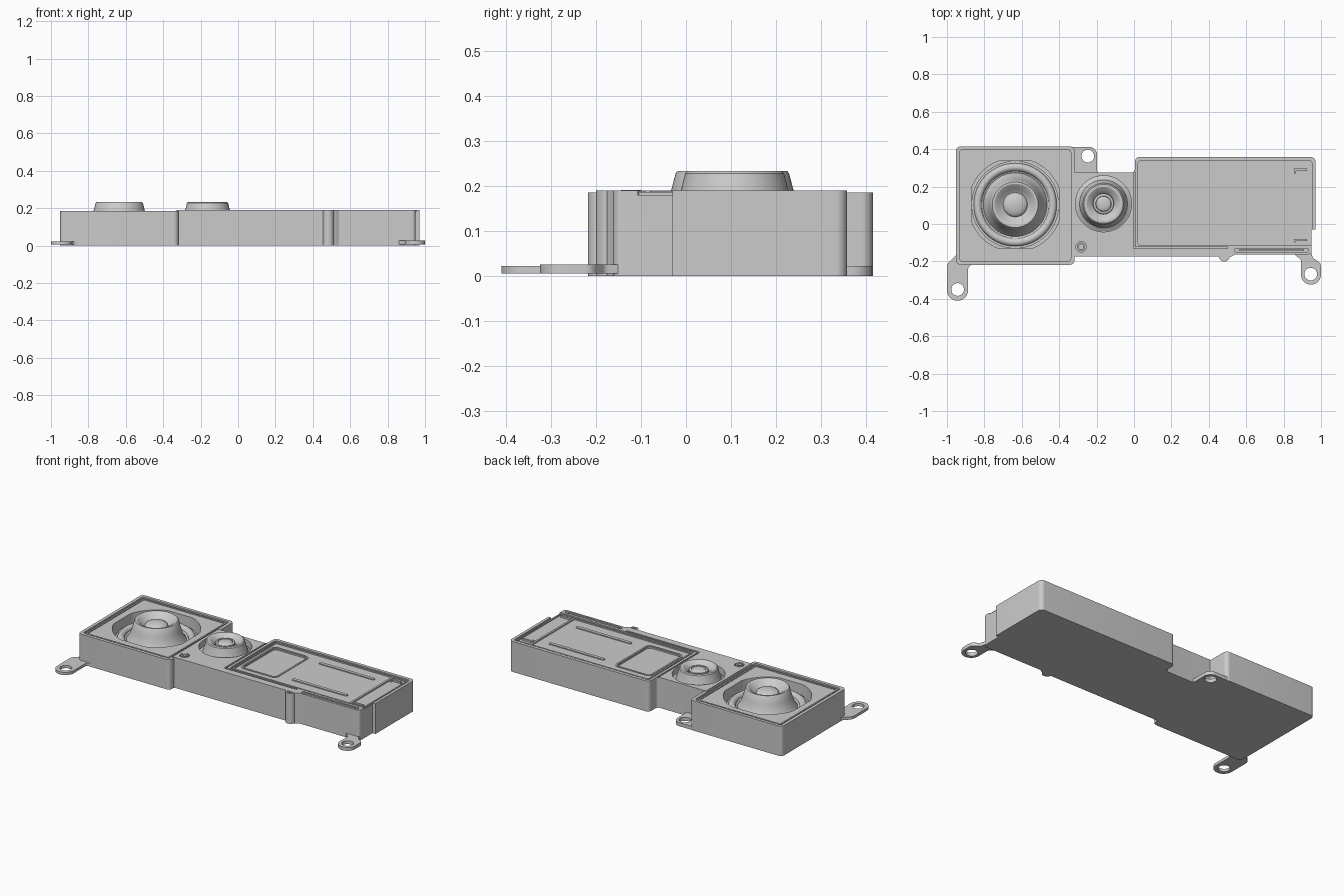
import bpy, bmesh, math
from mathutils import Vector

if "Cube" in bpy.data.objects:
    bpy.data.objects.remove(bpy.data.objects["Cube"])


def finish(name, bm):
    bmesh.ops.recalc_face_normals(bm, faces=bm.faces[:])
    me = bpy.data.meshes.new(name)
    bm.to_mesh(me)
    bm.free()
    ob = bpy.data.objects.new(name, me)
    bpy.context.collection.objects.link(ob)
    return ob


def outline(corners, seg=8):
    """Polygon from (x, y, corner radius) entries."""
    pts, n = [], len(corners)
    for i, (x, y, r) in enumerate(corners):
        c = Vector((x, y))
        if r == 0:
            pts.append(c)
            continue
        u = (Vector(corners[i - 1][:2]) - c).normalized()
        v = (Vector(corners[(i + 1) % n][:2]) - c).normalized()
        half = u.angle(v) / 2
        d = r / math.tan(half)
        mid = c + (u + v).normalized() * r / math.sin(half)
        a, b = c + u * d - mid, c + v * d - mid
        pts += [mid + a.lerp(b, k / seg).normalized() * r for k in range(seg + 1)]
    return pts


def rect(x0, x1, y0, y1, r):
    return outline([(x0, y0, r), (x1, y0, r), (x1, y1, r), (x0, y1, r)])


def circle(x, y, r, n=48):
    return [Vector((x + r * math.cos(2 * math.pi * i / n), y + r * math.sin(2 * math.pi * i / n)))
            for i in range(n)]


def prism(name, pts, z0, z1):
    bm = bmesh.new()
    f = bm.faces.new([bm.verts.new((p.x, p.y, z0)) for p in pts])
    top = bmesh.ops.extrude_face_region(bm, geom=[f])["geom"]
    for v in top:
        if isinstance(v, bmesh.types.BMVert):
            v.co.z = z1
    return finish(name, bm)


def cut(ob, pts, z0, z1):
    tool = prism("cutter", pts, z0, z1)
    tool.hide_render = True
    mod = ob.modifiers.new("cut", "BOOLEAN")
    mod.operation, mod.object, mod.solver = "DIFFERENCE", tool, "EXACT"
    bpy.context.view_layer.objects.active = ob
    bpy.ops.object.modifier_apply(modifier=mod.name)
    bpy.data.objects.remove(tool)


def frame(name, x0, x1, y0, y1, r, w, z0, z1):
    ob = prism(name, rect(x0, x1, y0, y1, r), z0, z1)
    cut(ob, rect(x0 + w, x1 - w, y0 + w, y1 - w, max(r - w, 0.004)), z0 - 0.01, z1 + 0.01)
    return ob


def lathe(name, x, y, profile, n=64):
    bm = bmesh.new()
    rings = []
    for r, z in profile:
        if r == 0:
            rings.append([bm.verts.new((x, y, z))] * n)
        else:
            rings.append([bm.verts.new((p.x, p.y, z)) for p in circle(x, y, r, n)])
    for a, b in zip(rings, rings[1:]):
        for i in range(n):
            j = (i + 1) % n
            bm.faces.new(list(dict.fromkeys([a[i], a[j], b[j], b[i]])))
    return finish(name, bm)


def arc(r0, r1, z, h, n=8):
    """Half-round bump between two radii."""
    return [((r0 + r1) / 2 + (r0 - r1) / 2 * math.cos(math.pi * k / n),
             z + h * math.sin(math.pi * k / n)) for k in range(n + 1)]


def dome(r, z, h, n=7):
    return [(r * math.cos(math.pi / 2 * k / n) if k < n else 0, z + h * math.sin(math.pi / 2 * k / n))
            for k in range(n + 1)]


# Woofer box with recessed top and round opening with flats
WX, WY, TX, TY = -0.635, 0.103, -0.163, 0.108
box = prism("woofer_box", rect(-0.952, -0.318, -0.218, 0.415, 0.025), 0, 0.186)
cut(box, rect(-0.932, -0.338, -0.198, 0.396, 0.015), 0.177, 0.3)
hole = [Vector((max(WX - 0.235, min(WX + 0.235, p.x)), max(WY - 0.235, min(WY + 0.235, p.y))))
        for p in circle(WX, WY, 0.25, 96)]
cut(box, hole, 0.10, 0.3)
frame("woofer_box_lip", -0.922, -0.348, -0.188, 0.386, 0.012, 0.009, 0.17, 0.182)

# Long body: tweeter bridge and rear chamber
body = prism("chamber_body", outline([
    (-0.33, -0.175, 0), (0.52, -0.175, 0.008), (0.54, -0.162, 0.008), (0.95, -0.162, 0.02),
    (0.95, -0.03, 0), (0.97, -0.03, 0), (0.97, 0.358, 0.025), (0.005, 0.358, 0.025),
    (0.005, 0.275, 0.02), (-0.33, 0.275, 0)]), 0, 0.19)
cut(body, circle(TX, TY, 0.15, 64), 0.15, 0.3)
cut(body, rect(0.022, 0.952, -0.115, 0.338, 0.015), 0.18, 0.3)
cut(body, rect(0.54, 0.93, -0.15, -0.13, 0.005), 0.175, 0.3)
cut(body, circle(-0.283, -0.122, 0.028, 32), 0.175, 0.3)
cut(body, rect(0.065, 0.29, -0.048, 0.268, 0.025), 0.172, 0.3)
# thin groove that separates chamber lid from the bridge
cut(body, rect(-0.004, 0.006, -0.13, 0.28, 0.003), 0.175, 0.3)
cut(body, rect(0.0, 0.5, -0.132, -0.122, 0.003), 0.175, 0.3)

# Lid details
frame("lid_lip", 0.03, 0.945, -0.107, 0.33, 0.012, 0.008, 0.175, 0.187)
frame("lid_window_rim", 0.052, 0.303, -0.061, 0.281, 0.03, 0.01, 0.175, 0.184)
for i, y in enumerate((0.245, -0.02)):
    prism(f"lid_rib_{i + 1}", rect(0.39, 0.77, y - 0.01, y + 0.01, 0.009), 0.175, 0.186)
prism("lid_end_bar", rect(0.838, 0.85, -0.105, 0.328, 0.003), 0.175, 0.188)
prism("slot_rail", rect(0.56, 0.91, -0.144, -0.137, 0.003), 0.17, 0.189)
for i, y in enumerate((0.29, -0.085)):
    prism(f"lid_clip_{i + 1}", rect(0.855, 0.925, y - 0.006, y + 0.006, 0.003), 0.175, 0.19)
    prism(f"lid_clip_stem_{i + 1}", rect(0.855, 0.867, y - 0.02, y + 0.006, 0.003), 0.175, 0.189)

# Woofer surround, cone and dust cap
lathe("woofer_cone", WX, WY, [(0.234, 0.102), (0.234, 0.118)] + arc(0.222, 0.18, 0.118, 0.02)
      + [(0.17, 0.112), (0.155, 0.135), (0.143, 0.165), (0.136, 0.19), (0.126, 0.228), (0.122, 0.233),
         (0.112, 0.233), (0.1, 0.226), (0.082, 0.207), (0.067, 0.197)] + dome(0.065, 0.197, 0.026))

# Tweeter cone and dome
lathe("tweeter_cone", TX, TY, [(0.149, 0.152), (0.135, 0.16), (0.128, 0.165), (0.118, 0.195),
      (0.11, 0.228), (0.104, 0.233), (0.09, 0.233), (0.06, 0.215), (0.056, 0.208)]
      + [(0.054, 0.218), (0.042, 0.222)] + dome(0.04, 0.216, 0.01))

# Screw boss on bridge and side alignment post
lathe("bridge_boss", -0.283, -0.122, [(0.022, 0.174), (0.022, 0.191), (0.014, 0.191), (0.014, 0.178), (0, 0.178)], 32)
post = prism("side_post", circle(0.483, -0.17, 0.03, 32), 0, 0.19)
cut(post, circle(0.483, -0.17, 0.02, 32), 0.184, 0.3)

# Mounting tabs with screw holes and raised bosses
tabs = [
    ("front_left_tab", [(-0.94, -0.15, 0), (-0.955, -0.17, 0.01), (-1.0, -0.215, 0.04), (-1.0, -0.41, 0.056),
                        (-0.887, -0.41, 0.056), (-0.887, -0.222, 0.025), (-0.845, -0.216, 0), (-0.845, -0.15, 0)],
     (-0.943, -0.35), 0.005, 0.022),
    ("front_right_tab", [(0.86, -0.12, 0), (0.86, -0.165, 0), (0.893, -0.19, 0.02), (0.893, -0.324, 0.052),
                         (0.999, -0.324, 0.052), (0.999, -0.21, 0.03), (0.955, -0.18, 0.02), (0.94, -0.12, 0)],
     (0.945, -0.268), 0.005, 0.026),
    ("back_tab", [(-0.33, 0.26, 0), (-0.19, 0.26, 0), (-0.197, 0.285, 0), (-0.197, 0.413, 0.045),
                  (-0.33, 0.413, 0)], (-0.247, 0.363), 0.0, 0.022),
]
for name, pts, (hx, hy), z0, z1 in tabs:
    tab = prism(name, outline(pts), z0, z1)
    cut(tab, circle(hx, hy, 0.034, 32), -0.1, 0.1)

# Smooth round parts while keeping edges sharp
for ob in bpy.data.objects:
    ob.select_set(True)
bpy.context.view_layer.objects.active = box
bpy.ops.object.shade_smooth_by_angle(angle=math.radians(30))
